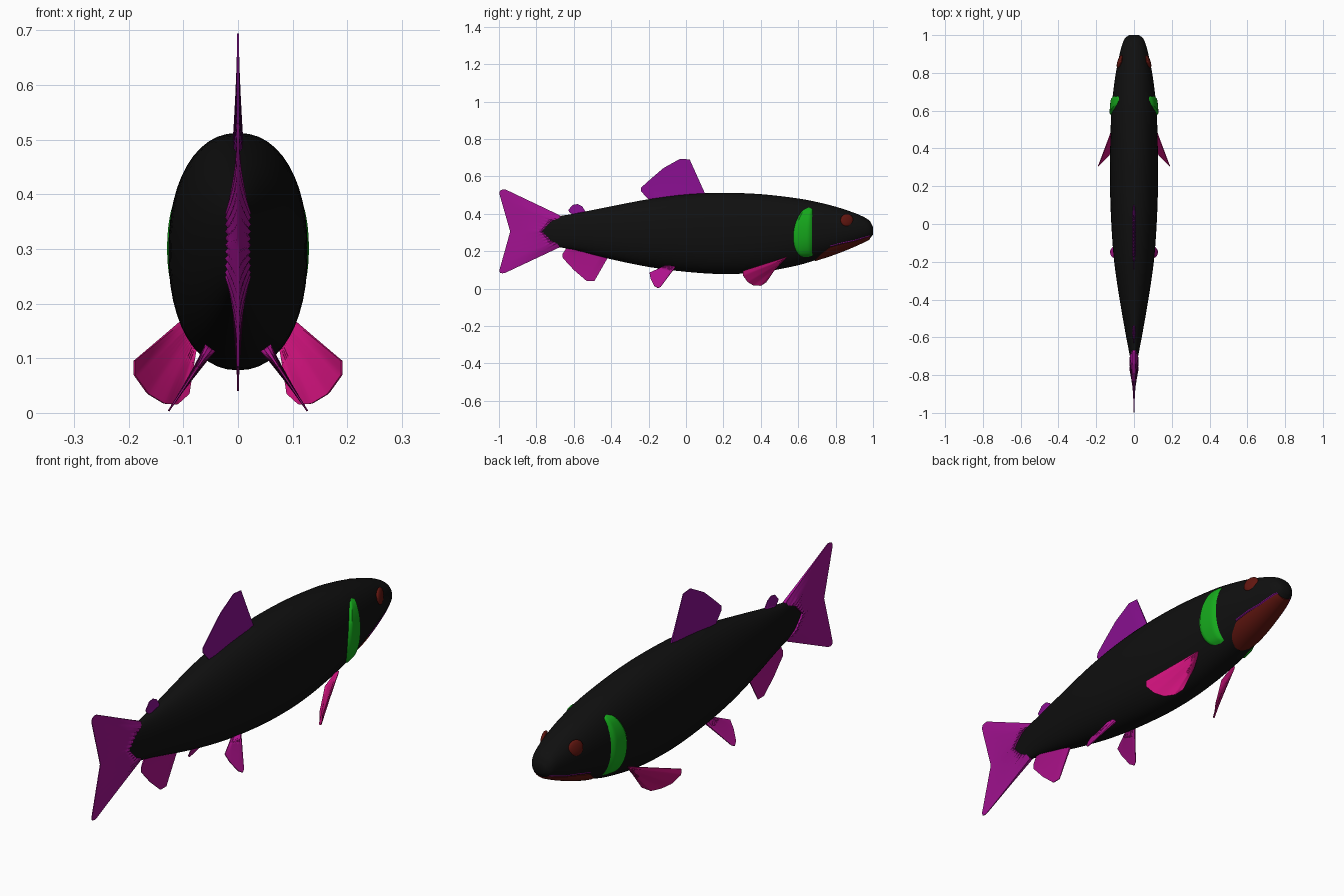
import bpy, bmesh, math
from mathutils import Vector

if "Cube" in bpy.data.objects:
    bpy.data.objects.remove(bpy.data.objects["Cube"])


def material(name, r, g, b):
    m = bpy.data.materials.new(name)
    m.use_nodes = True
    m.diffuse_color = (r, g, b, 1)
    m.node_tree.nodes["Principled BSDF"].inputs["Base Color"].default_value = (r, g, b, 1)
    return m


BLACK = material("body black", .005, .005, .005)
GREEN = material("gill green", .008, .4, .012)
RED = material("dark red", .12, .008, .005)
VIOLET = material("violet", .25, .005, .28)
PURPLE = material("purple", .36, .006, .28)
MAGENTA = material("magenta", .42, .006, .26)
PINK = material("pink", .62, .006, .2)


def finish(name, bm, mat, mirror=False, angle=40):
    bmesh.ops.remove_doubles(bm, verts=bm.verts, dist=1e-5)
    bmesh.ops.recalc_face_normals(bm, faces=bm.faces)
    mesh = bpy.data.meshes.new(name)
    bm.to_mesh(mesh)
    bm.free()
    mesh.materials.append(mat)
    obj = bpy.data.objects.new(name, mesh)
    bpy.context.collection.objects.link(obj)
    if mirror:
        obj.modifiers.new("Mirror", "MIRROR")
    bpy.ops.object.select_all(action="DESELECT")
    bpy.context.view_layer.objects.active = obj
    obj.select_set(True)
    bpy.ops.object.shade_smooth_by_angle(angle=math.radians(angle))
    return obj


def grid(bm, rows, wrap=False):
    """Skin rows of points with quads; returns the vertex rows."""
    vs = [[bm.verts.new(p) for p in row] for row in rows]
    for a, b in zip(vs, vs[1:]):
        n = len(a)
        for i in range(n if wrap else n - 1):
            j = (i + 1) % n
            bm.faces.new((a[i], a[j], b[j], b[i]))
    return vs


# Body stations: y, top z, bottom z, half width
STATIONS = [
    (-.82, .325, .285, .004), (-.78, .345, .265, .01), (-.7, .382, .228, .022),
    (-.6, .4, .207, .041), (-.4, .44, .157, .076), (-.2, .478, .116, .105),
    (0, .504, .09, .12), (.2, .512, .078, .127), (.4, .505, .088, .126),
    (.6, .482, .125, .12), (.7, .463, .155, .11), (.8, .438, .188, .096),
    (.9, .405, .228, .076), (.96, .378, .256, .059), (.985, .358, .27, .046),
    (1, .33, .29, .026)]
POWER = 2.2


def station(y):
    """Smooth interpolation of the body stations."""
    s = STATIONS
    i = max(k for k in range(len(s) - 1) if s[k][0] <= y or k == 0)

    def slope(k, c):
        a, b = s[max(k - 1, 0)], s[min(k + 1, len(s) - 1)]
        return (b[c] - a[c]) / (b[0] - a[0])
    d = s[i + 1][0] - s[i][0]
    t = (y - s[i][0]) / d
    h = 3 * t * t - 2 * t ** 3
    return [s[i][c] * (1 - h) + s[i + 1][c] * h
            + d * (t * (1 - t) ** 2 * slope(i, c) - t * t * (1 - t) * slope(i + 1, c))
            for c in (1, 2, 3)]


def body_x(y, z):
    top, bottom, w = station(y)
    k = min(1, abs(2 * z - top - bottom) / (top - bottom))
    return w * (1 - k ** POWER) ** (1 / POWER)


def section(y, n=48):
    top, bottom, w = station(y)
    ring = []
    for i in range(n):
        c, s = math.cos(math.tau * i / n), math.sin(math.tau * i / n)
        x = math.copysign(abs(c) ** (2 / POWER), c) * w
        z = math.copysign(abs(s) ** (2 / POWER), s) * (top - bottom) / 2
        ring.append((x, y, z + (top + bottom) / 2))
    return ring


# Body
bm = bmesh.new()
ys = []
for a, b in zip(STATIONS, STATIONS[1:]):
    ys += [a[0] + (b[0] - a[0]) * k / 4 for k in range(4)]
rings = grid(bm, [section(y) for y in ys + [1]], wrap=True)
bm.faces.new(rings[0])
bm.faces.new(rings[-1])
finish("body", bm, BLACK, angle=60)


def along(path, t):
    """Point at fraction t of a polyline, by arc length."""
    path = [Vector(p) for p in path]
    lengths = [(b - a).length for a, b in zip(path, path[1:])]
    d = t * sum(lengths)
    for a, b, l in zip(path, path[1:], lengths):
        if d <= l + 1e-9:
            return a.lerp(b, min(1, d / l))
        d -= l
    return path[-1]


def fin(name, mat, base, tip, thick, normal=(1, 0, 0), mirror=False):
    """Tapered blade from a root line to a tip line, with faint rays."""
    bm = bmesh.new()
    n, m = 32, 6
    normal = Vector(normal).normalized()
    sheets = {1: [], -1: []}
    for j in range(m + 1):
        v = j / m
        for side in sheets:
            row = []
            for i in range(n + 1):
                p = along(base, i / n).lerp(along(tip, i / n), v)
                edge = min(1, .25 + 5 * min(i, n - i) / n)
                ray = 1 + .12 * (-1) ** i
                row.append(p + normal * side * (thick * (1 - v) ** 1.5 * edge * ray + .0015))
            sheets[side].append(row)
    loops = [a + b[::-1] for a, b in zip(sheets[1], sheets[-1])]
    vs = grid(bm, loops, wrap=True)
    for row in (vs[0], vs[-1]):
        for i in range(n):
            bm.faces.new((row[i], row[i + 1], row[-2 - i], row[-1 - i]))
    return finish(name, bm, mat, mirror, 50)


def median(points):
    return [(0, y, z) for y, z in points]


# Fins on the centre line
fin("dorsal_fin", VIOLET, median([(.11, .49), (-.19, .465)]),
    median([(.02, .69), (-.03, .695), (-.12, .645), (-.19, .585), (-.24, .54), (-.24, .52)]), .008)
fin("adipose_fin", VIOLET, median([(-.53, .4), (-.6, .39)]),
    median([(-.555, .44), (-.58, .452), (-.605, .448), (-.63, .42), (-.625, .41)]), .007)
fin("anal_fin", MAGENTA, median([(-.41, .18), (-.64, .215)]),
    median([(-.49, .04), (-.53, .04), (-.6, .1), (-.66, .165), (-.66, .185)]), .008)
fin("tail_fin", PURPLE,
    median([(-.66, .385), (-.72, .36), (-.77, .307), (-.72, .255), (-.66, .228)]),
    median([(-.965, .53), (-.99, .53), (-1, .515), (-.94, .305), (-1, .09), (-.99, .08), (-.965, .085)]),
    .02)


# Paired fins
def splay(points):
    return [(.05 + (.12 - z) * .66, y, z) for y, z in points]


fin("pelvic_fins", MAGENTA, splay([(-.05, .125), (-.12, .118)]),
    splay([(-.135, .01), (-.15, .003), (-.17, .015), (-.19, .055), (-.195, .085)]),
    .009, (1, 0, .66), True)
fin("pectoral_fins", PINK, [(.1, .54, .17), (.08, .48, .11)],
    [(.19, .305, .095), (.19, .305, .07), (.165, .33, .035), (.135, .36, .017),
     (.112, .4, .015), (.09, .43, .035)], .007, (.94, .34, 0), True)

# Gill covers: crescents hugging the body
bm = bmesh.new()
rows = []
for j in range(25):
    t = j / 24
    z = .165 + .272 * t
    bow = math.sqrt(max(0, 1 - (2 * t - 1) ** 2))
    rear = .635 - .08 * bow + .03 * t
    front = .65 + .03 * min(1, 3 * bow)
    row = []
    for i in range(13):
        u = i / 12
        y = rear + (front - rear) * u
        lift = -.004 + .013 * min(1, 6 * u, 5 * (1 - u), 2 * bow)
        row.append((body_x(y, z) + lift, y, z))
    rows.append(row)
grid(bm, rows)
finish("gill_covers", bm, GREEN, True)

# Eyes
bm = bmesh.new()
bmesh.ops.create_uvsphere(bm, u_segments=24, v_segments=12, radius=1)
for v in bm.verts:
    x, y, z = v.co
    cy, cz = .86 + .034 * y, .366 + .034 * z
    v.co = (body_x(.86, .366) - .13 * (cz - .366) - .3 * (cy - .86) + .012 * x - .001, cy, cz)
finish("eyes", bm, RED, True)

# Lower jaw: shell wrapped under the head, up to the mouth line
MOUTH = [(.69, .152), (.72, .185), (.77, .225), (.84, .243), (.9, .255), (.985, .281)]
bm = bmesh.new()
rows = []
for j in range(31):
    _, y, zm = along(median(MOUTH), j / 30)
    bottom = station(y)[1]
    zm = max(zm, bottom + .002)
    half = []
    for i in range(17):
        z = bottom + (zm - bottom) * (1 - math.cos(math.pi / 2 * i / 16))
        grow = 1.05 if i < 16 else .9
        half.append((body_x(y, z) * grow, y, z - .005 * (1 - i / 16)))
    rows.append([(-x, y, z) for x, y, z in half[:0:-1]] + half)
vs = grid(bm, rows)
bm.faces.new(vs[-1])
finish("lower_jaw", bm, RED)

# Lips: slim band along the mouth line
bm = bmesh.new()
rows = []
for j in range(25):
    _, y, zm = along(median(MOUTH[2:]), j / 24)
    x = body_x(y, zm)
    rows.append([(x - .004, y, zm - .002), (x + .004, y, zm + .001),
                 (x + .004, y, zm + .005), (x - .004, y, zm + .008)])
grid(bm, rows, wrap=True)
finish("lips", bm, VIOLET, True)
